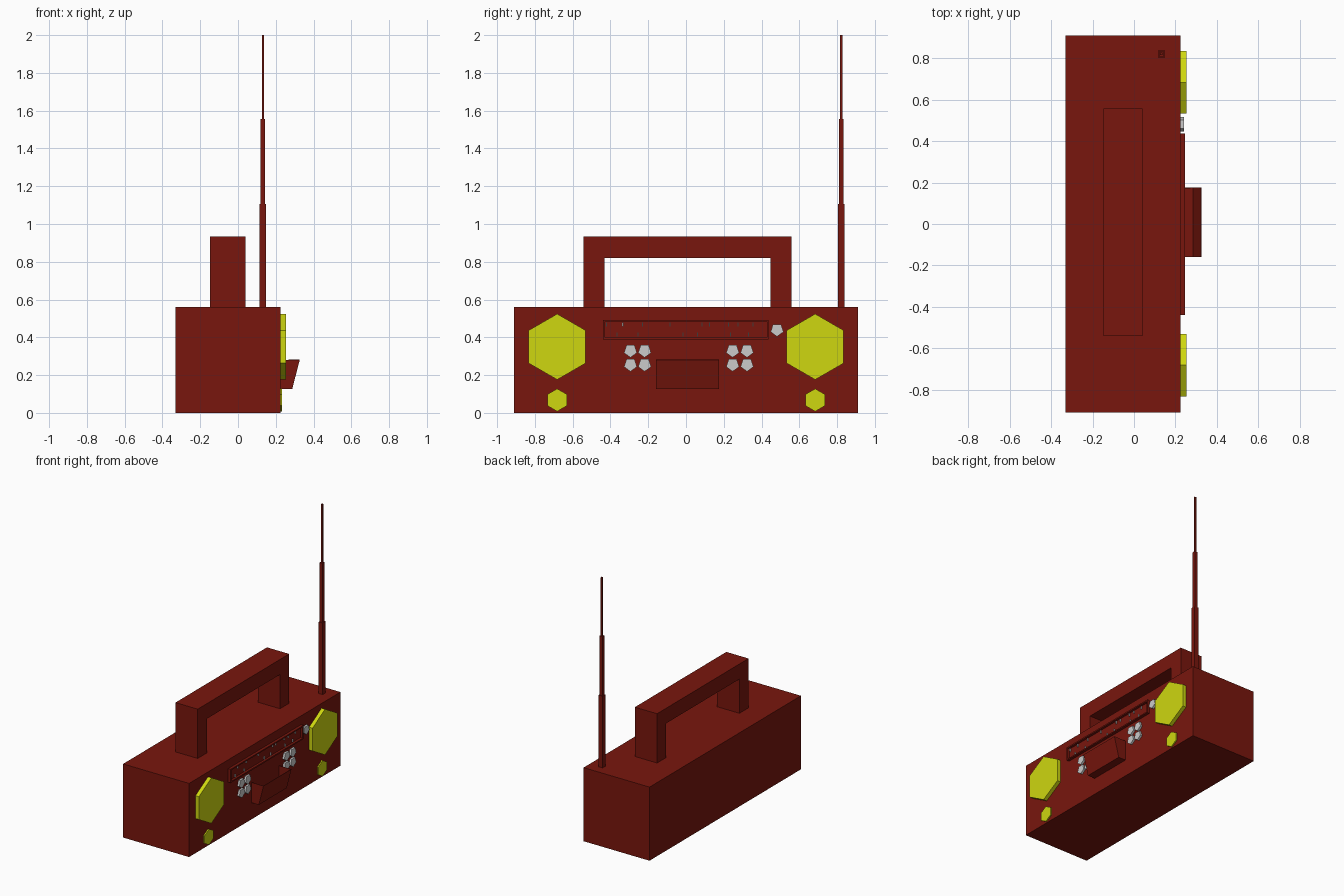
import bpy, bmesh
from math import cos, sin, pi
from mathutils import Vector

if "Cube" in bpy.data.objects:
    bpy.data.objects.remove(bpy.data.objects["Cube"])


def material(name, rgb):
    m = bpy.data.materials.new(name)
    m.diffuse_color = (*rgb, 1)
    m.use_nodes = True
    m.node_tree.nodes["Principled BSDF"].inputs["Base Color"].default_value = m.diffuse_color
    return m


RED = material("red_plastic", (0.19, 0.008, 0.004))
YELLOW = material("yellow_mesh", (0.62, 0.68, 0.005))
FRONT = 0.225  # x of the face that carries the controls


def finish(name, bm, mat):
    bmesh.ops.recalc_face_normals(bm, faces=bm.faces)
    me = bpy.data.meshes.new(name)
    bm.to_mesh(me)
    bm.free()
    ob = bpy.data.objects.new(name, me)
    bpy.context.collection.objects.link(ob)
    if mat:
        me.materials.append(mat)
    return ob


def prism(name, pts, x0, x1, mat=None):
    """Extrude a (y, z) outline from x0 to x1."""
    bm = bmesh.new()
    face = bm.faces.new([bm.verts.new((x0, y, z)) for y, z in pts])
    ext = bmesh.ops.extrude_face_region(bm, geom=[face])
    moved = [v for v in ext["geom"] if isinstance(v, bmesh.types.BMVert)]
    bmesh.ops.translate(bm, verts=moved, vec=(x1 - x0, 0, 0))
    return finish(name, bm, mat)


def rect(y0, y1, z0, z1):
    return [(y0, z0), (y1, z0), (y1, z1), (y0, z1)]


def polygon(y, z, r, n, start):
    return [(y + r * cos(start + 2 * pi * i / n), z + r * sin(start + 2 * pi * i / n)) for i in range(n)]


# Case and carrying handle
prism("case", rect(-0.91, 0.91, 0, 0.56), -0.33, FRONT, RED)
prism("handle", [(-0.542, 0.56), (-0.542, 0.935), (0.558, 0.935), (0.558, 0.56),
                 (0.448, 0.56), (0.448, 0.82), (-0.432, 0.82), (-0.432, 0.56)], -0.147, 0.04, RED)

# Telescopic antenna
for i, (z0, z1, r) in enumerate([(0.56, 1.105, 0.017), (1.105, 1.555, 0.012), (1.555, 2.0, 0.006)]):
    prism(f"antenna_section_{i + 1}", rect(0.822 - r, 0.822 + r, z0, z1), 0.132 - r, 0.132 + r, RED)

# Hexagonal speakers, large and small on each side
for side, y in (("left", -0.682), ("right", 0.684)):
    prism(f"speaker_{side}", polygon(y, 0.35, 0.174, 6, pi / 2), FRONT, 0.254, YELLOW)
    prism(f"tweeter_{side}", polygon(y, 0.068, 0.06, 6, pi / 2), FRONT, 0.234, YELLOW)

# Pentagonal knobs
knobs = [(y, z) for y in (-0.294, -0.219, 0.247, 0.323) for z in (0.329, 0.255)] + [(0.482, 0.44)]
for i, (y, z) in enumerate(knobs):
    prism(f"knob_{i + 1}", polygon(y, z, 0.036, 5, -pi / 2), FRONT, 0.241)

# Tuner bezel with a recessed dial
bm = bmesh.new()
bmesh.ops.create_cube(bm, size=1)
for v in bm.verts:
    v.co = Vector((0.235 + v.co.x * 0.022, -0.001 + v.co.y * 0.877, 0.441 + v.co.z * 0.104))
bm.faces.ensure_lookup_table()
front = max(bm.faces, key=lambda f: f.calc_center_median().x)
bmesh.ops.inset_region(bm, faces=[front], thickness=0.014)
bmesh.ops.translate(bm, verts=front.verts, vec=(-0.0005, 0, 0))
ext = bmesh.ops.extrude_discrete_faces(bm, faces=[front])
bmesh.ops.translate(bm, verts=ext["faces"][0].verts, vec=(-0.018, 0, 0))
bmesh.ops.remove_doubles(bm, verts=bm.verts, dist=0.0001)
finish("tuner_bezel", bm, RED)

# Dial marks along the upper and lower edge
for row, z, marks in (("upper", 0.468, (-0.42, -0.335, -0.23, -0.085, 0.085, 0.125, 0.225, 0.275, 0.355)),
                      ("lower", 0.415, (-0.365, -0.255, -0.015, 0.06, 0.235, 0.33))):
    for i, y in enumerate(marks):
        prism(f"dial_mark_{row}_{i + 1}", rect(y - 0.003, y + 0.003, z - 0.01, z + 0.01), FRONT, 0.236)

# Cassette door: a tilted pocket open at the top
bm = bmesh.new()
section = [(FRONT, 0.281), (FRONT, 0.127), (0.287, 0.127), (0.327, 0.281)]
a, b = [[bm.verts.new((x, y, z)) for x, z in section] for y in (-0.16, 0.176)]
bm.faces.new(a)
bm.faces.new(b)
for i in (1, 2):
    bm.faces.new((a[i], a[i + 1], b[i + 1], b[i]))
door = finish("cassette_door", bm, RED)
solid = door.modifiers.new("wall", "SOLIDIFY")
solid.thickness = 0.004
solid.offset = -1
